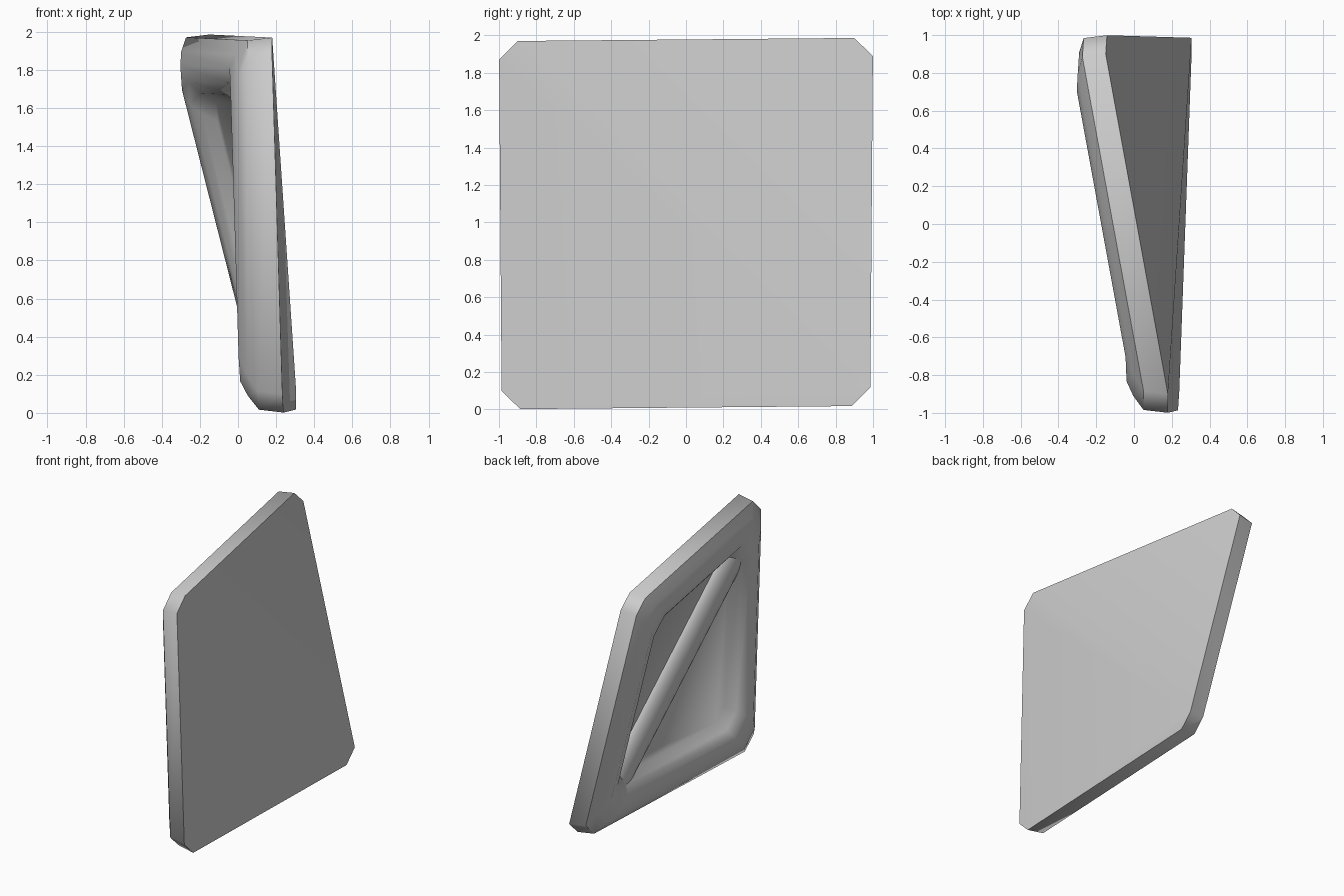
import bpy, bmesh, math

cube = bpy.data.objects.get("Cube")
if cube:
    bpy.data.objects.remove(cube, do_unlink=True)

grey = bpy.data.materials.new("plain_grey")
grey.use_nodes = True
grey.diffuse_color = (0.6, 0.6, 0.6, 1)
grey.node_tree.nodes["Principled BSDF"].inputs["Base Color"].default_value = (0.6, 0.6, 0.6, 1)

FLOOR = 0.12  # panel thickness


def fold(u, v):
    """x of the outer face: two planes meeting along a diagonal fold."""
    return min(0.242 + 0.036 * u - 0.03 * v, 0.265 - 0.183 * u - 0.25 * v)


def place(u, v, x):
    return (x, u * (0.9925 + 0.0075 * v), 0.994 + 0.984 * v + 0.009 * u)


def ring_points(inset, chamfer):
    """Square with chamfered corners, in order round the panel."""
    r = 1 - inset
    k = r - chamfer
    points = []
    for su, sv in ((-1, -1), (1, -1), (1, 1), (-1, 1)):
        corner = [(su * r, sv * k), (su * k, sv * r)]
        points += corner if su * sv > 0 else corner[::-1]
    return points


def finish(name, bm):
    bmesh.ops.recalc_face_normals(bm, faces=bm.faces)
    mesh = bpy.data.meshes.new(name)
    bm.to_mesh(mesh)
    bm.free()
    mesh.materials.append(grey)
    obj = bpy.data.objects.new(name, mesh)
    bpy.context.collection.objects.link(obj)
    bpy.ops.object.select_all(action="DESELECT")
    obj.select_set(True)
    bpy.context.view_layer.objects.active = obj
    bpy.ops.object.shade_smooth_by_angle(angle=math.radians(50))


def bridge(bm, a, b):
    for i in range(len(a)):
        j = (i + 1) % len(a)
        bm.faces.new((a[i], a[j], b[j], b[i]))


# Folded panel with a rounded raised frame: (inset, height, corner chamfer)
profile = [(0, 0, 0.1), (0.015, 0.13, 0.1), (0.09, 0.19, 0.115), (0.165, 0.23, 0.13),
           (0.25, 0.222, 0.12), (0.31, 0.185, 0.11), (0.36, FLOOR, 0.1)]
bm = bmesh.new()
rings = []
for inset, height, chamfer in profile:
    rings.append([bm.verts.new(place(u, v, fold(u, v) - height))
                  for u, v in ring_points(inset, chamfer)])
for a, b in zip(rings, rings[1:]):
    bridge(bm, a, b)
# Outer face and recessed floor, each split along the diagonal fold
for ring in (rings[0], rings[-1]):
    bm.faces.new(ring[3:7])
    bm.faces.new(ring[6:] + ring[:4])
finish("framed_panel", bm)

# Half-round diagonal brace lying in the fold
bm = bmesh.new()
sections = []
for s in (-0.8, 0.8):
    section = []
    for i in range(13):
        a = math.pi * i / 12
        t = 0.105 * math.cos(a) - 0.02
        height = FLOOR - 0.02 + 0.09 * math.sin(a)
        section.append(bm.verts.new(place(s + t, t - s, fold(s, -s) - height)))
    sections.append(section)
bridge(bm, *sections)
for section in sections:
    bm.faces.new(section)
finish("diagonal_brace", bm)
